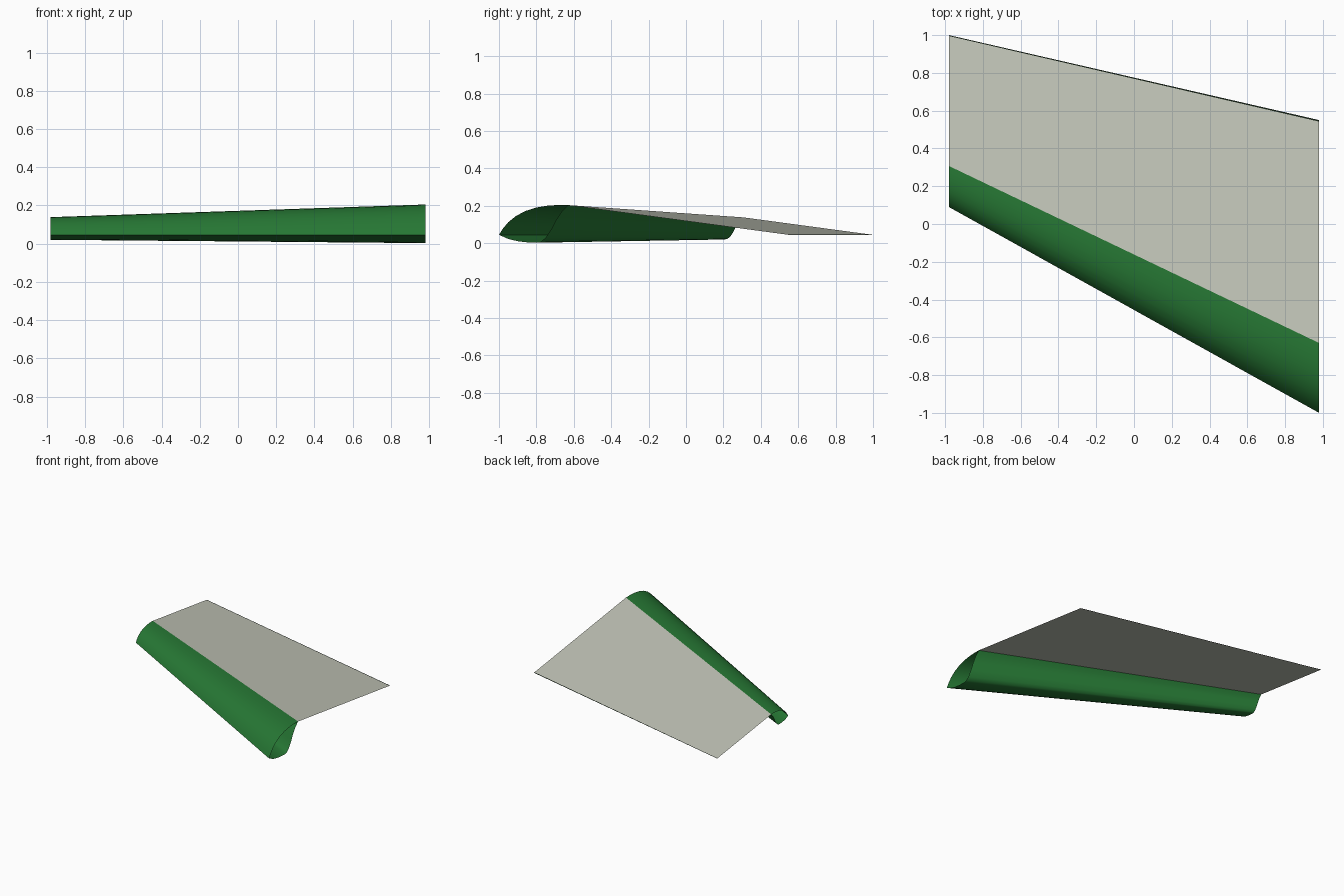
import bpy
import bmesh

if "Cube" in bpy.data.objects:
    bpy.data.objects.remove(bpy.data.objects["Cube"])

HALF = 0.98      # half span
Z_LINE = 0.045   # height of the chord line


def material(name, color):
    m = bpy.data.materials.new(name)
    m.use_nodes = True
    m.diffuse_color = (*color, 1)
    m.node_tree.nodes["Principled BSDF"].inputs["Base Color"].default_value = (*color, 1)
    return m


green = material("green skin", (0.02, 0.19, 0.035))
linen = material("pale linen", (0.54, 0.56, 0.48))
dark = material("dark edging", (0.01, 0.02, 0.01))


def station(x, forward, height):
    """Place a root-section point at span position x on the tapered wing."""
    t = (HALF - x) / (2 * HALF)
    scale = 1 - 0.413 * t
    return (x, -1 + 1.09 * t + forward * scale, Z_LINE + height * scale)


def loft(name, profile, spans, mat, closed=False, smooth=False):
    """Skin a profile across each (start, end) span; spans stay separate."""
    bm = bmesh.new()
    for a, b in spans:
        rows = [[bm.verts.new(station(x, *p)) for p in profile] for x in (a, b)]
        n = len(profile)
        for i in range(n if closed else n - 1):
            j = (i + 1) % n
            bm.faces.new((rows[0][i], rows[0][j], rows[1][j], rows[1][i]))
    mesh = bpy.data.meshes.new(name)
    bm.to_mesh(mesh)
    bm.free()
    mesh.materials.append(mat)
    ob = bpy.data.objects.new(name, mesh)
    bpy.context.collection.objects.link(ob)
    if smooth:
        bpy.ops.object.select_all(action='DESELECT')
        ob.select_set(True)
        bpy.context.view_layer.objects.active = ob
        bpy.ops.object.shade_smooth_by_angle(angle=0.7)
    return ob


# Open-ended leading edge tube: top skin, rear web, bottom skin
nose = [(0, 0), (0.02, 0.032), (0.05, 0.068), (0.09, 0.1), (0.14, 0.127),
        (0.2, 0.146), (0.26, 0.156), (0.32, 0.16), (0.37, 0.159),
        (0.335, 0.125), (0.305, 0.08), (0.28, 0.03), (0.25, -0.015),
        (0.225, -0.036), (0.2, -0.042), (0.15, -0.04), (0.1, -0.034),
        (0.05, -0.022)]
loft("leading_edge_tube", nose, [(HALF, -HALF)], green, closed=True, smooth=True)

# Flat fabric panels between the seams
seams = [HALF - 0.351 * i for i in range(6)] + [-HALF]
loft("fabric_panels", [(0.37, 0.159), (1.542, 0.001)], list(zip(seams, seams[1:])), linen)

# Dark edging along the trailing edge
loft("trailing_edge", [(1.542, 0.001), (1.55, 0)], [(HALF, -HALF)], dark)
